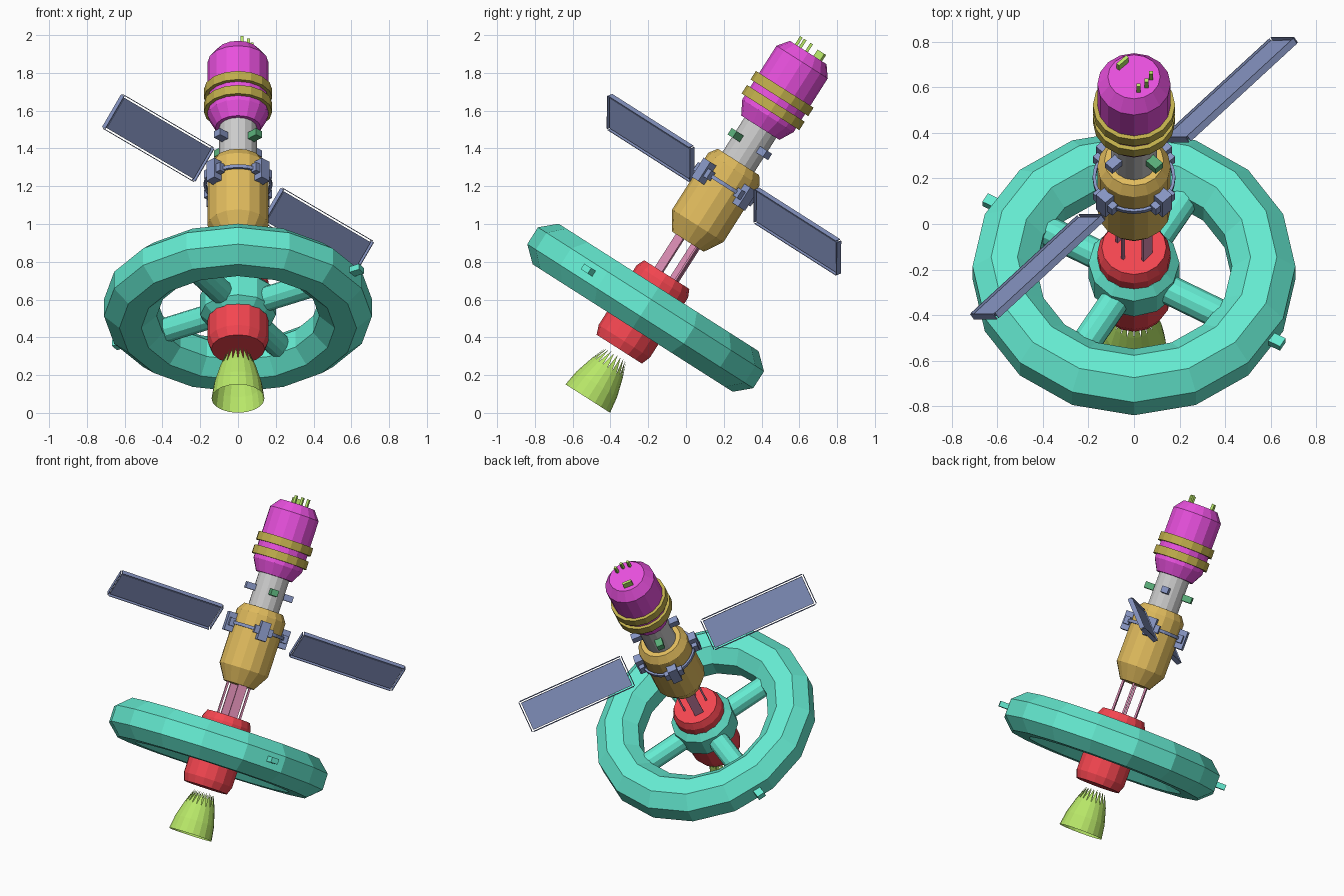
import bpy, bmesh
from math import sin, cos, pi, radians
from mathutils import Matrix

if "Cube" in bpy.data.objects:
    bpy.data.objects.remove(bpy.data.objects["Cube"])

# Everything is built along a local z axis, then tilted into place
PLACE = Matrix.Translation((0, -0.52, 0.076)) @ Matrix.Rotation(radians(-32.5), 4, 'X')

COLORS = {
    'teal': (0.13, 0.83, 0.64), 'gold': (0.75, 0.50, 0.11), 'magenta': (0.80, 0.08, 0.72),
    'red': (0.90, 0.06, 0.08), 'lime': (0.48, 0.80, 0.14), 'slate': (0.24, 0.30, 0.54),
    'pink': (0.72, 0.27, 0.46), 'green': (0.10, 0.42, 0.19), 'ochre': (0.52, 0.42, 0.07),
}


def finish(name, bm, color=None):
    bmesh.ops.recalc_face_normals(bm, faces=bm.faces)
    bm.transform(PLACE)
    mesh = bpy.data.meshes.new(name)
    bm.to_mesh(mesh)
    bm.free()
    ob = bpy.data.objects.new(name, mesh)
    bpy.context.collection.objects.link(ob)
    if color:
        mat = bpy.data.materials.get(color) or bpy.data.materials.new(color)
        mat.diffuse_color = (*COLORS[color], 1)
        mat.use_nodes = True
        mat.node_tree.nodes["Principled BSDF"].inputs["Base Color"].default_value = mat.diffuse_color
        mesh.materials.append(mat)
    return ob


def lathe(name, profile, color=None, n=16, closed=False):
    """Spin (radius, height) points; closed loops the profile, otherwise ends are capped."""
    bm = bmesh.new()
    rings = [[bm.verts.new((r * cos(2 * pi * i / n), r * sin(2 * pi * i / n), z))
              for i in range(n)] for r, z in profile]
    pairs = list(zip(rings, rings[1:] + rings[:1]))
    for a, b in pairs if closed else pairs[:-1]:
        for i in range(n):
            j = (i + 1) % n
            bm.faces.new((a[i], a[j], b[j], b[i]))
    if not closed:
        bm.faces.new(rings[0])
        bm.faces.new(rings[-1])
    return finish(name, bm, color)


def polar(angle, r, z, tilt=0):
    return (Matrix.Rotation(radians(angle), 4, 'Z') @ Matrix.Translation((r, 0, z))
            @ Matrix.Rotation(radians(tilt), 4, 'X'))


def box(name, mat, size, color):
    """Box sized (radial, tangential, axial)."""
    bm = bmesh.new()
    bmesh.ops.create_cube(bm, size=1, matrix=mat @ Matrix.Diagonal((*size, 1)))
    return finish(name, bm, color)


# Engine bell with a sawtooth throat
bm = bmesh.new()
N = 20
rows = [[bm.verts.new((r * cos(2 * pi * i / N), r * sin(2 * pi * i / N), z)) for i in range(N)]
        for r, z in ((0.14, 0), (0.127, 0.09), (0.098, 0.19))]
for a, b in zip(rows, rows[1:]):
    for i in range(N):
        j = (i + 1) % N
        bm.faces.new((a[i], a[j], b[j], b[i]))
for i in range(N):
    t = 2 * pi * (i + 0.5) / N
    tip = bm.verts.new((0.064 * cos(t), 0.064 * sin(t), 0.28))
    bm.faces.new((rows[-1][i], rows[-1][(i + 1) % N], tip))
finish('engine_bell', bm, 'lime')

# Main body sections
lathe('engine_core', [(0.142, 0.31), (0.161, 0.36), (0.161, 0.735), (0.142, 0.778)], 'red')
lathe('wheel_hub', [(0.161, 0.49), (0.2, 0.525), (0.2, 0.65), (0.161, 0.69)], 'teal', 12)
lathe('service_module', [(0.1, 0.985), (0.161, 1.085), (0.161, 1.44), (0.13, 1.485)], 'gold')
lathe('connecting_tunnel', [(0.1, 1.47), (0.1, 1.72)])
lathe('crew_module', [(0.12, 1.7), (0.161, 1.775), (0.161, 2.112), (0.115, 2.172)], 'magenta')
for name, z in (('lower_band', 1.8), ('upper_band', 1.888)):
    lathe(name, [(0.155, z), (0.181, z), (0.181, z + 0.053), (0.155, z + 0.053)], 'ochre', 16, True)

# Habitat wheel: octagonal tube, four spokes, two outer boxes
R, Z = 0.57, 0.57
tube = [(R + 0.151 * cos(radians(22.5 + 45 * k)), Z + 0.138 * sin(radians(22.5 + 45 * k)))
        for k in range(8)]
lathe('habitat_wheel', tube, 'teal', 16, True)
for k in range(4):
    bm = bmesh.new()
    bmesh.ops.create_cone(bm, cap_ends=True, segments=12, radius1=0.066, radius2=0.066, depth=0.34,
                          matrix=polar(-30 + 90 * k, 0.315, Z) @ Matrix.Rotation(pi / 2, 4, 'Y'))
    finish(f'spoke_{k + 1}', bm, 'teal')
for k in range(2):
    box(f'wheel_box_{k + 1}', polar(-30 + 180 * k, 0.72, 0.575), (0.07, 0.05, 0.035), 'teal')

# Struts between the engine core and service module
for k in range(4):
    box(f'strut_{k + 1}', polar(-40 + 90 * k, 0.075, 0.885), (0.012, 0.06 if k % 2 == 0 else 0.012, 0.24), 'pink')

# Mounting ring and clamps
lathe('mounting_ring', [(0.168, 1.335), (0.182, 1.335), (0.182, 1.355), (0.168, 1.355)], 'slate', 24, True)
for k in range(4):
    a = 45 + 90 * k
    box(f'clamp_plate_{k + 1}', polar(a, 0.18, 1.345), (0.055, 0.06, 0.12), 'slate')
    box(f'clamp_bar_{k + 1}', polar(a, 0.178, 1.345), (0.035, 0.12, 0.05), 'slate')

# Solar panels, each with a thin raised rim set off from the plate
for side, a, tilt in (('left', 227.5, -43), ('right', 47.5, 43)):
    m = polar(a, 0.625, 1.342, tilt)
    box(f'{side}_solar_panel', m, (0.68, 0.016, 0.185), 'slate')
    for s in (-1, 1):
        box(f'{side}_panel_long_rim', m @ Matrix.Translation((0, 0, s * 0.104)), (0.69, 0.03, 0.004), 'slate')
        box(f'{side}_panel_end_rim', m @ Matrix.Translation((s * 0.352, 0, 0)), (0.004, 0.03, 0.2), 'slate')

# Sensor boxes on the tunnel
for k in range(4):
    box(f'sensor_{k + 1}', polar(45 + 90 * k, 0.122, 1.597), (0.07, 0.045, 0.04),
        'green' if k % 2 else 'slate')

# Antennas on the nose
for k, (x, y) in enumerate(((0.02, -0.075), (0.055, -0.05), (0.075, -0.01))):
    box(f'antenna_{k + 1}', Matrix.Translation((x, y, 2.19)), (0.016, 0.016, 0.064), 'lime')
box('nose_fin', Matrix.Translation((-0.05, 0.06, 2.187)) @ Matrix.Rotation(radians(45), 4, 'Z'),
    (0.06, 0.016, 0.05), 'lime')
